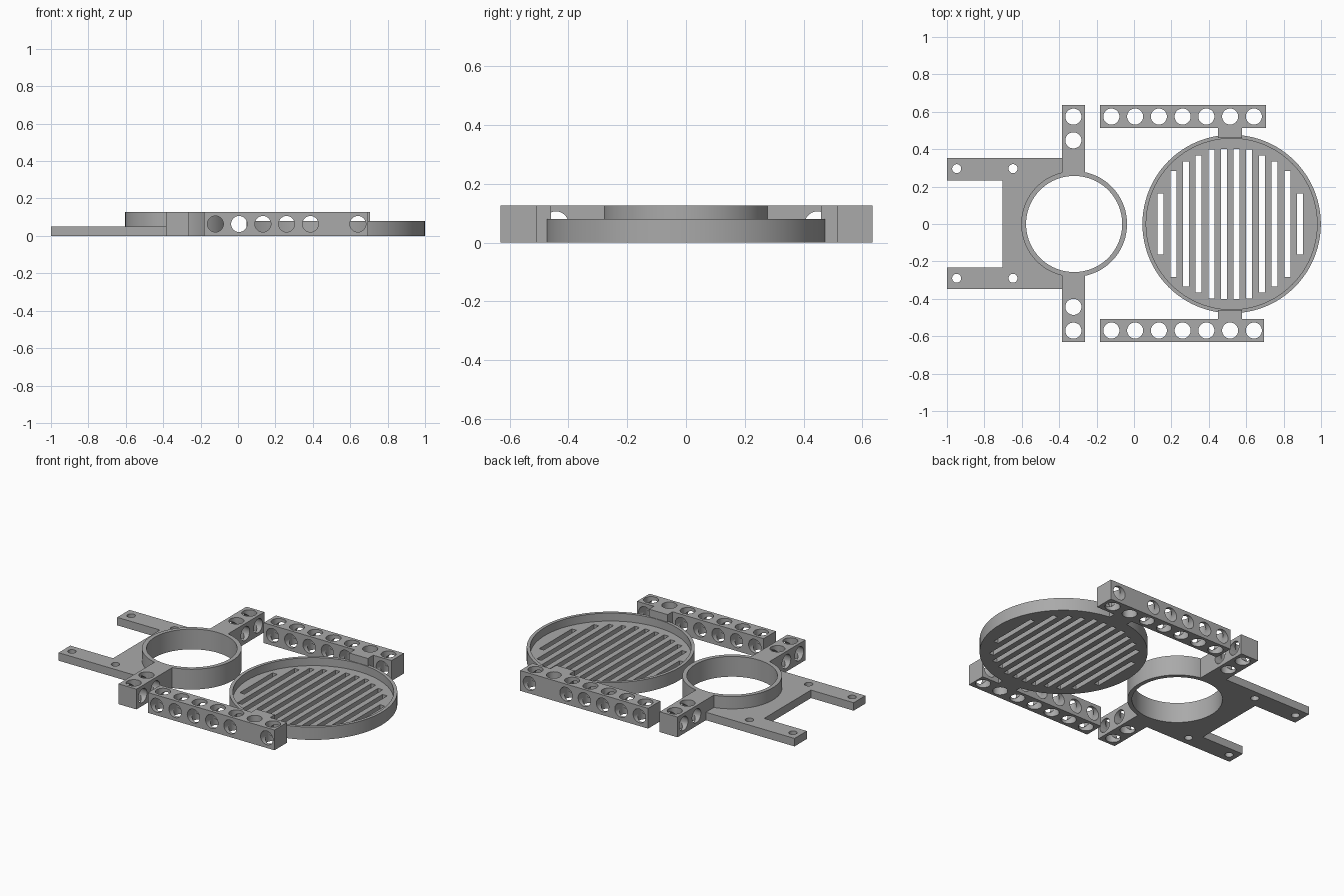
import bpy, bmesh, math
from mathutils import Matrix, Vector

old = bpy.data.objects.get("Cube")
if old:
    bpy.data.objects.remove(old)

grey = bpy.data.materials.new("plain grey")
grey.use_nodes = True
colour = (0.4, 0.4, 0.4, 1)
grey.diffuse_color = colour
grey.node_tree.nodes["Principled BSDF"].inputs["Base Color"].default_value = colour

H = 0.127            # beam height
HOLE = 0.043         # beam hole radius
PITCH = 0.127        # beam hole spacing


def add_box(bm, x0, x1, y0, y1, z0, z1):
    size = Matrix.Diagonal((x1 - x0, y1 - y0, z1 - z0, 1))
    centre = Matrix.Translation(((x0 + x1) / 2, (y0 + y1) / 2, (z0 + z1) / 2))
    bmesh.ops.create_cube(bm, size=1, matrix=centre @ size)


def add_rod(bm, centre, radius, depth, axis="Z", segments=40):
    turn = {"X": Matrix.Rotation(math.pi / 2, 4, "Y"),
            "Y": Matrix.Rotation(math.pi / 2, 4, "X"),
            "Z": Matrix.Identity(4)}[axis]
    bmesh.ops.create_cone(bm, cap_ends=True, segments=segments, radius1=radius,
                          radius2=radius, depth=depth,
                          matrix=Matrix.Translation(centre) @ turn)


def finish(bm, name):
    mesh = bpy.data.meshes.new(name)
    bm.to_mesh(mesh)
    bm.free()
    mesh.materials.append(grey)
    obj = bpy.data.objects.new(name, mesh)
    bpy.context.collection.objects.link(obj)
    return obj


def select(obj):
    bpy.ops.object.select_all(action="DESELECT")
    obj.select_set(True)
    bpy.context.view_layer.objects.active = obj


def cut(obj, bm):
    cutter = finish(bm, "cutter")
    mod = obj.modifiers.new("cut", "BOOLEAN")
    mod.operation = "DIFFERENCE"
    mod.solver = "EXACT"
    mod.object = cutter
    select(obj)
    bpy.ops.object.modifier_apply(modifier=mod.name)
    bpy.data.objects.remove(cutter)


def smooth(obj):
    select(obj)
    bpy.ops.object.shade_smooth_by_angle(angle=math.radians(30))


def box(name, *bounds):
    bm = bmesh.new()
    add_box(bm, *bounds)
    return finish(bm, name)


def drill(obj, centres, radius, axis="Z"):
    bm = bmesh.new()
    for c in centres:
        add_rod(bm, c, radius, 0.3, axis)
    cut(obj, bm)


def lathe(name, profile, centre):
    # Closed profile of (radius, height) turned about a vertical axis
    bm = bmesh.new()
    verts = [bm.verts.new((r, 0, z)) for r, z in profile]
    edges = [bm.edges.new((a, b)) for a, b in zip(verts, verts[1:] + verts[:1])]
    bmesh.ops.spin(bm, geom=verts + edges, axis=(0, 0, 1), cent=(0, 0, 0),
                   angle=math.tau, steps=96, use_duplicate=False)
    bmesh.ops.remove_doubles(bm, verts=bm.verts, dist=1e-5)
    bmesh.ops.recalc_face_normals(bm, faces=bm.faces)
    bmesh.ops.translate(bm, verts=bm.verts, vec=Vector(centre))
    return finish(bm, name)


# Open ring with its two drilled arms
RX = -0.32
smooth(lathe("ring", [(0.257, 0), (0.283, 0), (0.283, H), (0.257, H)], (RX, 0, 0)))

for side, sign, tip in (("back", 1, 0.635), ("front", -1, 0.631)):
    y0, y1 = sorted((sign * 0.262, sign * tip))
    arm = box(side + "_ring_arm", -0.386, -0.262, y0, y1, 0, H)
    spots = [(-0.324, sign * (tip - 0.061 - PITCH * i), H / 2) for i in range(2)]
    drill(arm, spots, HOLE)
    drill(arm, spots, HOLE, "X")
    smooth(arm)

# Thin mounting plate with two prongs
plate = box("mounting_plate", -1, RX, -0.348, 0.354, 0, 0.05)
bm = bmesh.new()
add_box(bm, -1.1, -0.704, -0.232, 0.232, -0.1, 0.2)
cut(plate, bm)
bm = bmesh.new()
add_rod(bm, (RX, 0, 0), 0.27, 0.3, segments=96)
cut(plate, bm)
drill(plate, [(x, y, 0) for x in (-0.948, -0.647) for y in (0.296, -0.29)], 0.024)
smooth(plate)

# Shallow round tray with a slotted floor
TX, FLOOR = 0.522, 0.03
bm = bmesh.new()
add_rod(bm, (TX, 0, 0.04), 0.477, 0.08, segments=96)
tray = finish(bm, "slotted_tray")
bm = bmesh.new()
add_rod(bm, (TX, 0, FLOOR + 0.1), 0.457, 0.2, segments=96)
cut(tray, bm)
bm = bmesh.new()
for i, half in enumerate((0.4, 0.397, 0.365, 0.335, 0.283, 0.162)):
    for sign in (1, -1):
        x = 0.515 + sign * (0.033 + 0.068 * i)
        add_box(bm, x - 0.016, x + 0.016, -half, half, -0.1, 0.05)
cut(tray, bm)
smooth(tray)

# Drilled side beams, each joined to the tray by a short tab
for side, sign, inner, outer, end in (("back", 1, 0.514, 0.635, 0.705),
                                      ("front", -1, 0.508, 0.631, 0.695)):
    y0, y1 = sorted((sign * inner, sign * outer))
    beam = box(side + "_beam", -0.182, end, y0, y1, 0, H)
    spots = [(-0.121 + PITCH * i, (y0 + y1) / 2, H / 2) for i in range(7)]
    drill(beam, spots, HOLE)
    drill(beam, spots[:5] + spots[6:], HOLE, "Y")
    smooth(beam)
    y0, y1 = sorted((sign * 0.46, sign * inner))
    box(side + "_tab", 0.449, 0.578, y0, y1, 0, H)
